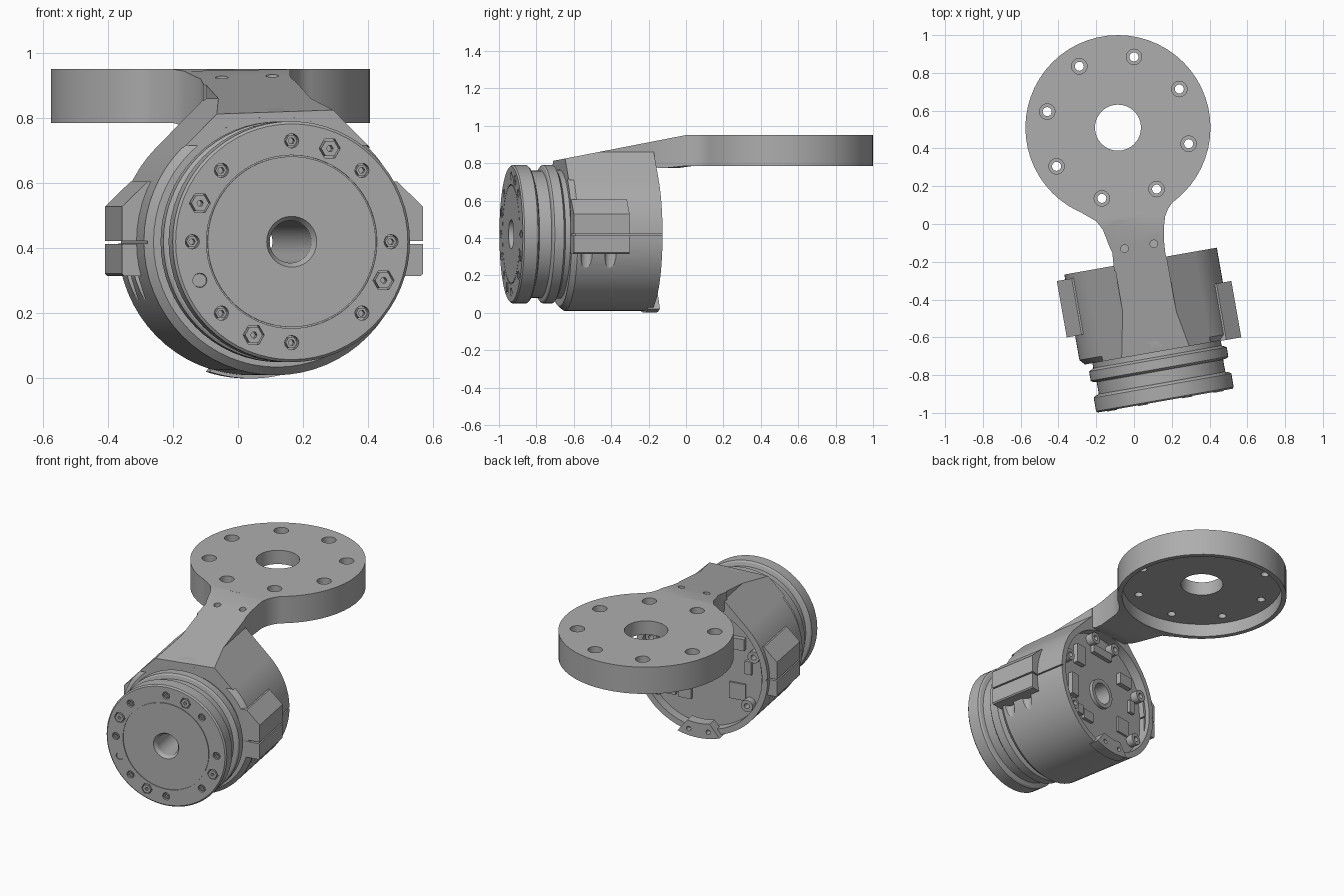
import bpy, bmesh
from math import sin, cos, pi, radians
from mathutils import Matrix, Vector

if "Cube" in bpy.data.objects:
    bpy.data.objects.remove(bpy.data.objects["Cube"])

metal = bpy.data.materials.new("grey metal")
metal.use_nodes = True
grey = (0.42, 0.42, 0.42, 1)
metal.diffuse_color = grey
metal.node_tree.nodes["Principled BSDF"].inputs["Base Color"].default_value = grey

WORLD = Matrix()
# Motor frame: local y runs along the shaft from front to back
MOTOR = Matrix.Translation((0.165, -0.935, 0.42)) @ Matrix.Rotation(radians(10), 4, 'Z')
parts = []


def circle(cx, cy, r, n=24, turn=0.0):
    return [(cx + r * cos(turn + 2 * pi * k / n), cy + r * sin(turn + 2 * pi * k / n)) for k in range(n)]


def arc(r, a, b, n=10):
    return [(r * cos(radians(a + (b - a) * k / n)), r * sin(radians(a + (b - a) * k / n))) for k in range(n + 1)]


def rect(x0, x1, y0, y1):
    return [(x0, y0), (x1, y0), (x1, y1), (x0, y1)]


def prism(bm, pts, lo, hi, axis='z'):
    """Extrude a flat outline along z, x or y."""
    def place(p, h):
        return {'z': (p[0], p[1], h), 'y': (p[0], h, p[1])}[axis]
    a = [bm.verts.new(place(p, lo)) for p in pts]
    b = [bm.verts.new(place(p, hi)) for p in pts]
    bm.faces.new(a)
    bm.faces.new(b[::-1])
    for i in range(len(a)):
        j = (i + 1) % len(a)
        bm.faces.new((a[i], b[i], b[j], a[j]))


def lathe(bm, profile, n=64, cx=0.0, cz=0.0):
    """Revolve a closed (radius, depth) outline about the shaft direction."""
    rings = [[bm.verts.new((cx + r * cos(2 * pi * k / n), d, cz + r * sin(2 * pi * k / n)))
              for r, d in profile] for k in range(n)]
    m = len(profile)
    for k in range(n):
        p, q = rings[k], rings[(k + 1) % n]
        for i in range(m):
            j = (i + 1) % m
            bm.faces.new((p[i], p[j], q[j], q[i]))


def finish(bm, name, frame=WORLD, keep=True):
    bm.transform(frame)
    bmesh.ops.recalc_face_normals(bm, faces=bm.faces[:])
    me = bpy.data.meshes.new(name)
    bm.to_mesh(me)
    bm.free()
    me.materials.append(metal)
    ob = bpy.data.objects.new(name, me)
    bpy.context.scene.collection.objects.link(ob)
    if keep:
        parts.append(ob)
    return ob


def boolean(ob, tool, operation='DIFFERENCE'):
    mod = ob.modifiers.new("cut", 'BOOLEAN')
    mod.object, mod.operation, mod.solver, mod.use_self = tool, operation, 'EXACT', True
    bpy.context.view_layer.update()
    me = bpy.data.meshes.new_from_object(ob.evaluated_get(bpy.context.evaluated_depsgraph_get()))
    ob.modifiers.clear()
    ob.data = me
    bpy.data.objects.remove(tool)


def slope(y):
    return min(0.95, 0.95 + 0.194 * y)


def trim_slope(bm):
    """Cut away everything above the sloping top of the arm (world space)."""
    geom = bm.verts[:] + bm.edges[:] + bm.faces[:]
    res = bmesh.ops.bisect_plane(bm, geom=geom, plane_co=(0, 0, 0.95),
                                 plane_no=Vector((0, -0.194, 1)).normalized(), clear_outer=True)
    edges = [e for e in res["geom_cut"] if isinstance(e, bmesh.types.BMEdge)]
    bmesh.ops.holes_fill(bm, edges=edges)


# Mounting disc and neck
DX, DY = -0.085, 0.51
bm = bmesh.new()
prism(bm, circle(DX, DY, 0.49, 56), 0.785, 0.95)
disc = finish(bm, "mounting_disc_and_neck")
neck_outline = [(-0.36, 0.13), (-0.27, 0.055), (-0.2, 0.015), (-0.165, -0.03), (-0.13, -0.12), (-0.115, -0.15),
                (-0.105, -0.25), (0.18, -0.22), (0.165, -0.15), (0.16, -0.1), (0.16, 0), (0.165, 0.04),
                (0.18, 0.08), (0.215, 0.13), (0.26, 0.2)]
left, right = neck_outline[:7], neck_outline[7:]
bm = bmesh.new()
prism(bm, left + right, 0, 1)
for v in bm.verts:
    low = 0.785 if v.co.y >= 0 else 0.775 if v.co.y > -0.16 else 0.81
    v.co.z = low if v.co.z < 0.5 else slope(v.co.y)
bmesh.ops.triangulate(bm, faces=[f for f in bm.faces if len(f.verts) > 4])
boolean(disc, finish(bm, "neck_tool", keep=False), 'UNION')

# Hollow underside, centre hole and counterbored bolt holes
bm = bmesh.new()
prism(bm, circle(DX, DY, 0.462, 56), 0.6, 0.865)
boolean(disc, finish(bm, "hollow_tool", keep=False))
bm = bmesh.new()
prism(bm, circle(DX, DY, 0.122, 32), 0.7, 1.1)
for k in range(8):
    a = radians(77.2 + 45 * k)
    x, y = DX + 0.384 * cos(a), DY + 0.384 * sin(a)
    prism(bm, circle(x, y, 0.024, 16), 0.7, 1.1)
for x, y in ((-0.05, -0.13), (0.105, -0.105)):
    prism(bm, circle(x, y, 0.02, 16), 0.86, 1.1)
boolean(disc, finish(bm, "hole_tool", keep=False))
bm = bmesh.new()
for k in range(8):
    a = radians(77.2 + 45 * k)
    prism(bm, circle(DX + 0.384 * cos(a), DY + 0.384 * sin(a), 0.041, 24), 0.905, 1.1)
boolean(disc, finish(bm, "counterbore_tool", keep=False))

# Motor housing with open back and sloped shoulders
bm = bmesh.new()
lathe(bm, [(0.065, 0.27), (0.365, 0.262), (0.385, 0.262), (0.41, 0.29), (0.41, 0.75),
           (0.375, 0.75), (0.375, 0.69), (0.09, 0.69), (0.09, 0.71), (0.065, 0.71)])
bm.transform(MOTOR)
trim_slope(bm)
housing = finish(bm, "motor_housing")
bm = bmesh.new()
for side, v0 in ((1, 0.26), (-1, 0.42)):
    for dv in (0.08, 0.21):
        prism(bm, circle(side * 0.4, v0 + dv, 0.032, 16), -0.18, -0.09)
boolean(housing, finish(bm, "screw_groove_tool", MOTOR, keep=False))
bm = bmesh.new()
for side in (1, -1):
    xs = sorted((side * 0.4, side * 0.5))
    prism(bm, rect(xs[0], xs[1], 0.2, 0.8), -0.006, 0.002)
boolean(housing, finish(bm, "seam_tool", MOTOR, keep=False))

bm = bmesh.new()
prism(bm, [(0.14, 0.44), (0.14, 0.6), (-0.14, 0.6), (-0.14, 0.44)] + arc(0.41, 135, 134, 1)
      + arc(0.385, 130, 50) + arc(0.41, 46, 45, 1), 0.262, 0.75, 'y')
bm.transform(MOTOR)
trim_slope(bm)
finish(bm, "housing_shoulders")

# Side clamp blocks, split in upper and lower halves
for side, v0, label in ((1, 0.26, "left"), (-1, 0.42, "right")):
    bm = bmesh.new()
    for pts in ([(0.36, -0.105), (0.448, -0.105), (0.455, -0.098), (0.455, -0.007), (0.36, -0.007)],
                [(0.36, 0.002), (0.455, 0.002), (0.455, 0.108), (0.375, 0.185), (0.34, 0.185)]):
        prism(bm, [(side * u, w) for u, w in pts], v0, v0 + 0.303, 'y')
    finish(bm, label + "_clamp_block", MOTOR)

# Rotor with grooves and flanges
bm = bmesh.new()
lathe(bm, [(0.078, 0), (0.262, 0), (0.262, 0.005), (0.266, 0.005), (0.266, 0), (0.362, 0), (0.37, 0.008),
           (0.37, 0.08), (0.362, 0.088), (0.34, 0.095), (0.34, 0.16), (0.362, 0.165), (0.37, 0.172),
           (0.37, 0.222), (0.345, 0.235), (0.345, 0.3), (0.065, 0.3), (0.065, 0.02)])
rotor = finish(bm, "rotor", MOTOR)
small = [45 * k for k in range(8)]
large = [67.5 + 90 * k for k in range(4)]
holes = bmesh.new()
bolts = bmesh.new()
for angles, r, n in ((small, 0.022, 16), (large, 0.033, 6), ([202.5], 0.022, 16)):
    for a in angles:
        u, w = 0.31 * cos(radians(a)), 0.31 * sin(radians(a))
        prism(holes, circle(u, w, r, n), -0.05, 0.03, 'y')
        if a != 202.5:
            top = 0.004 if n == 16 else -0.004
            lathe(bolts, [(0.01, top), (r * 0.82, top), (r * 0.82, 0.031), (0.01, 0.031)], 6, u, w)
        else:
            prism(bolts, circle(u, w, 0.021, 16), 0.006, 0.031, 'y')
boolean(rotor, finish(holes, "bolt_hole_tool", MOTOR, keep=False))
finish(bolts, "rotor_bolts", MOTOR)

# Rear tab under the housing
bm = bmesh.new()
prism(bm, arc(0.42, 252, 288) + arc(0.33, 282, 258), 0.72, 0.785, 'y')
tab = finish(bm, "rear_tab", MOTOR)
bm = bmesh.new()
for u in (-0.06, 0.06):
    prism(bm, circle(u, -0.375, 0.014, 12), 0.74, 0.9, 'y')
boolean(tab, finish(bm, "tab_hole_tool", MOTOR, keep=False))

# Screw bosses, connectors and chips in the open back
bm = bmesh.new()
for a in (20, 75, 105, 160, 215, 325):
    u, w = 0.335 * cos(radians(a)), 0.335 * sin(radians(a))
    lathe(bm, [(0.016, 0.68), (0.036, 0.68), (0.036, 0.735), (0.016, 0.735)], 16, u, w)
finish(bm, "rear_bosses", MOTOR)
bm = bmesh.new()
for u, w, du, dw, h in ((0.2, 0.17, 0.035, 0.06, 0.03), (-0.2, 0.17, 0.05, 0.035, 0.03),
                        (0.25, -0.05, 0.03, 0.07, 0.03), (-0.2, -0.13, 0.05, 0.05, 0.012),
                        (0.12, -0.2, 0.04, 0.03, 0.02), (0.2, -0.19, 0.025, 0.03, 0.025),
                        (0.0, 0.27, 0.08, 0.025, 0.025), (-0.27, 0.03, 0.02, 0.04, 0.02)):
    prism(bm, rect(u - du, u + du, w - dw, w + dw), 0.68, 0.69 + h, 'y')
finish(bm, "rear_connectors", MOTOR)

# Smooth curved walls, keep edges sharp
bpy.ops.object.select_all(action='DESELECT')
for ob in parts:
    ob.select_set(True)
bpy.context.view_layer.objects.active = parts[0]
bpy.ops.object.shade_smooth_by_angle(angle=radians(25))
